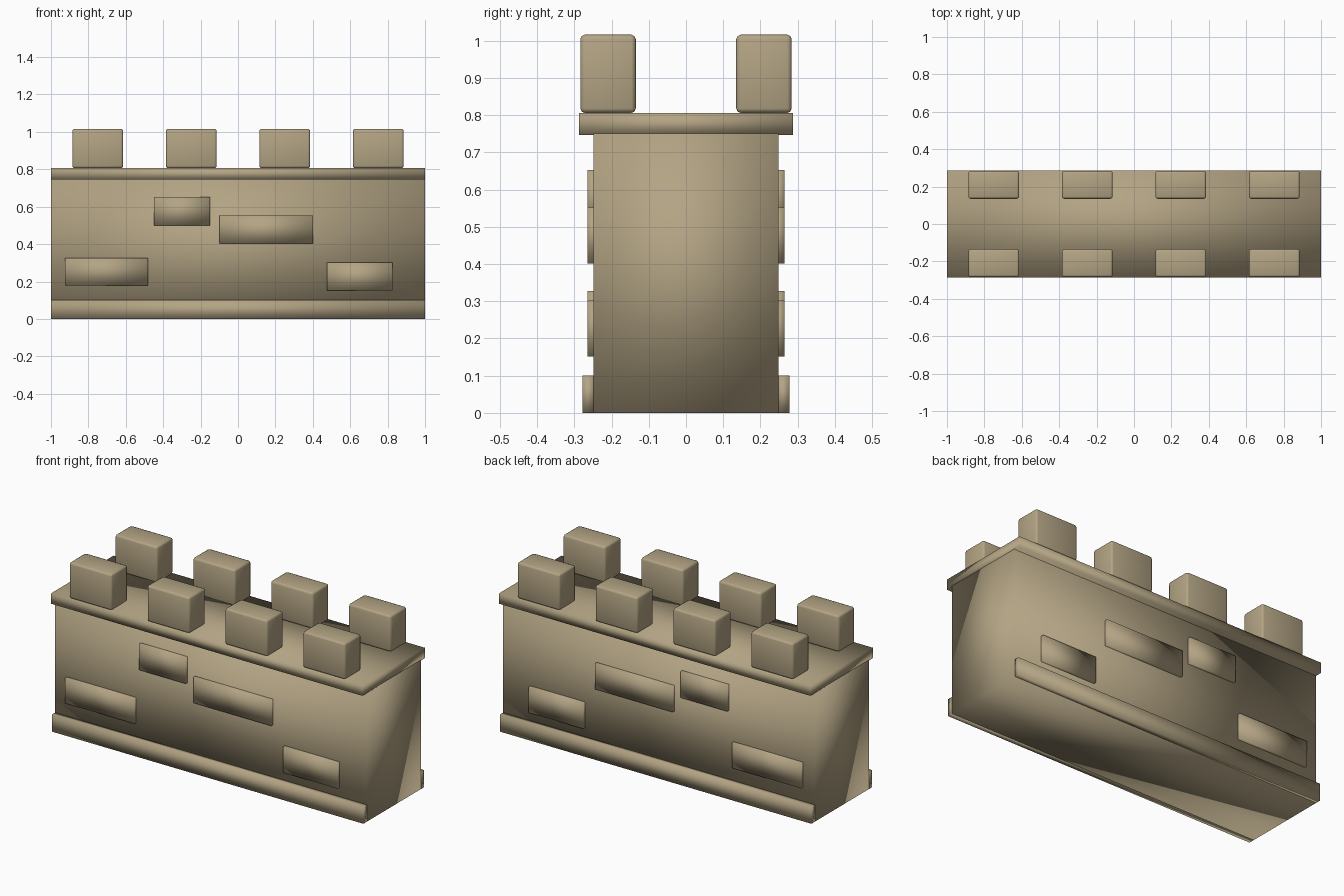
import bpy

if "Cube" in bpy.data.objects:
    bpy.data.objects.remove(bpy.data.objects["Cube"])

# Single sandstone colour
stone = bpy.data.materials.new("sandstone")
stone.diffuse_color = (0.45, 0.37, 0.23, 1)
stone.use_nodes = True
stone.node_tree.nodes["Principled BSDF"].inputs["Base Color"].default_value = stone.diffuse_color


def block(name, x, y, z, bevel=0.0):
    """Box between the (low, high) limits on each axis, optionally with rounded edges."""
    bpy.ops.mesh.primitive_cube_add(size=1)
    ob = bpy.context.object
    ob.name = name
    for v in ob.data.vertices:
        for i, (lo, hi) in enumerate((x, y, z)):
            v.co[i] = lo if v.co[i] < 0 else hi
    ob.data.materials.append(stone)
    if bevel:
        mod = ob.modifiers.new("rounded_edges", 'BEVEL')
        mod.width = bevel
        mod.segments = 2
    bpy.ops.object.shade_smooth()
    return ob


# Wall body, foot course and walkway slab
block("wall_body", (-1, 1), (-0.249, 0.249), (0, 0.75))
block("walkway_slab", (-1, 1), (-0.287, 0.287), (0.746, 0.806))

# Raised stones on the faces: x limits and z limits
raised = [((-0.925, -0.48), (0.18, 0.327)),
          ((-0.45, -0.15), (0.50, 0.652)),
          ((-0.10, 0.40), (0.402, 0.552)),
          ((0.475, 0.825), (0.152, 0.302))]

# Front and back get the same stones, foot course and battlements
for side, s in (("front", -1), ("back", 1)):
    def span(a, b):
        return tuple(sorted((s * a, s * b)))

    block(side + "_foot_course", (-1, 1), span(0.245, 0.278), (0, 0.10))
    for x, z in raised:
        block(side + "_raised_stone", x, span(0.235, 0.265), z)
    for cx in (-0.75, -0.25, 0.25, 0.75):
        block(side + "_merlon", (cx - 0.136, cx + 0.136),
              span(0.135, 0.284), (0.806, 1.016), 0.012)
